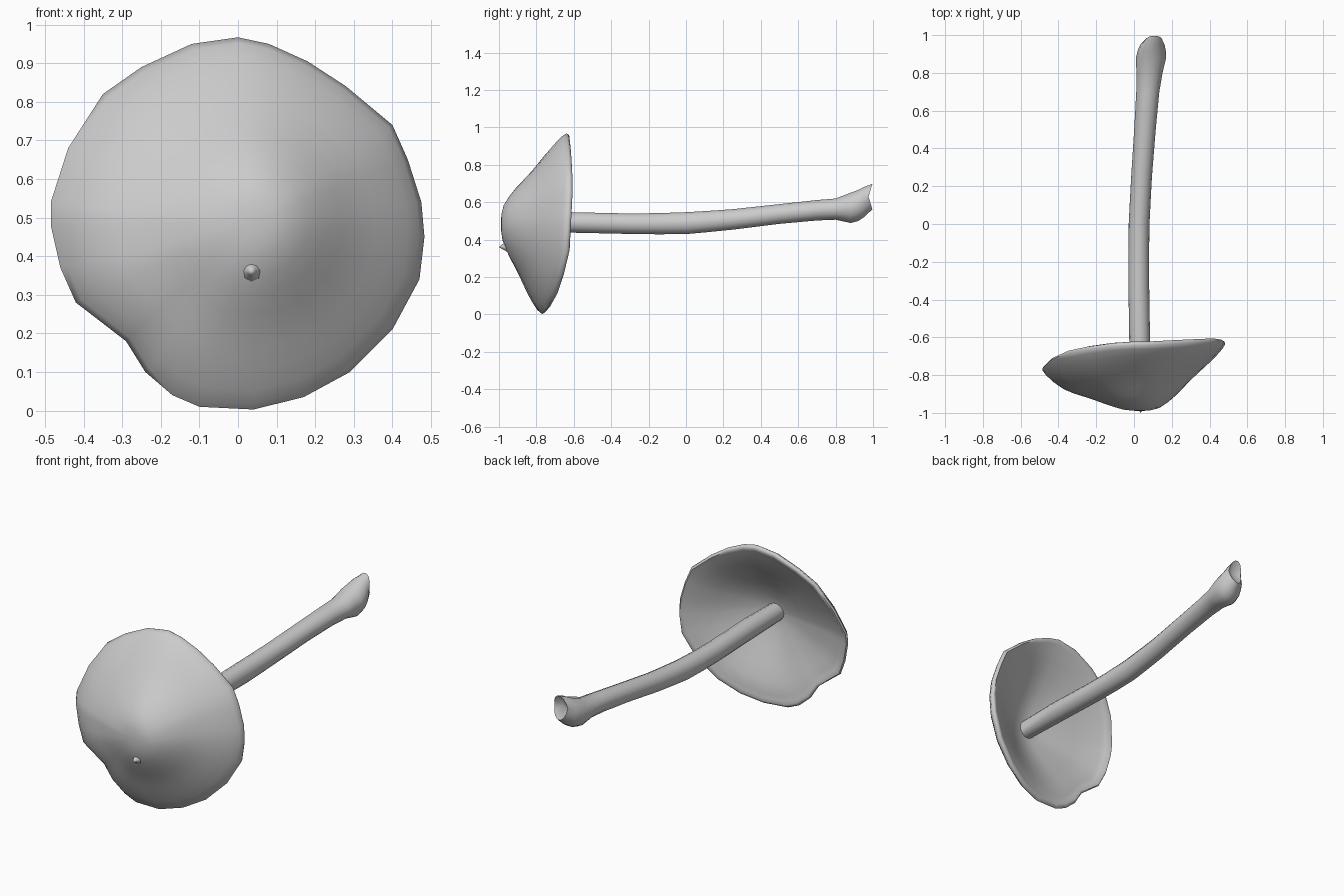
import bpy, bmesh, math
from mathutils import Vector


def loft(name, rings, start, end, angle=60):
    """Skin closed rings of points, closing both ends with a fan to a point."""
    bm = bmesh.new()
    vs = [[bm.verts.new(p) for p in ring] for ring in rings]
    n = len(vs[0])
    for a, b in zip(vs, vs[1:]):
        for i in range(n):
            j = (i + 1) % n
            bm.faces.new((a[i], a[j], b[j], b[i]))
    for ring, tip in ((vs[0], start), (vs[-1], end)):
        t = bm.verts.new(tip)
        for i in range(n):
            bm.faces.new((ring[i], ring[(i + 1) % n], t))
    bmesh.ops.recalc_face_normals(bm, faces=bm.faces)
    me = bpy.data.meshes.new(name)
    bm.to_mesh(me)
    bm.free()
    ob = bpy.data.objects.new(name, me)
    bpy.context.collection.objects.link(ob)
    bpy.ops.object.select_all(action='DESELECT')
    ob.select_set(True)
    bpy.context.view_layer.objects.active = ob
    bpy.ops.object.shade_smooth_by_angle(angle=math.radians(angle))
    return ob


# Cap: wavy rim (x, y, z), blended towards a round crown
rim = [(0, -.64, .967), (-.12, -.645, .95), (-.25, -.66, .89), (-.35, -.68, .82),
       (-.44, -.72, .68), (-.485, -.765, .54), (-.485, -.775, .48), (-.46, -.785, .37),
       (-.42, -.80, .28), (-.29, -.79, .18), (-.24, -.785, .10), (-.17, -.78, .04),
       (-.10, -.78, .01), (.04, -.77, .003), (.17, -.74, .035), (.29, -.705, .10),
       (.40, -.67, .21), (.47, -.64, .34), (.483, -.635, .45), (.475, -.63, .54),
       (.44, -.625, .65), (.40, -.625, .74), (.28, -.63, .84), (.18, -.635, .905),
       (.08, -.64, .95)]
CX, CZ, APEX, MEAN = .04, .49, -.99, .475


def cap_ring(t, f, dy):
    ring = []
    for x, y, z in rim:
        d = Vector((x - CX, 0, z - CZ))
        r = t * (MEAN + (d.length - MEAN) * t)
        # The left side of the cap bulges forward
        bulge = .04 * max(0, -x / .48) * math.sin(math.pi * t ** 2.5)
        ring.append(Vector((CX, APEX + (y - APEX) * f + dy - bulge, CZ)) + d.normalized() * r)
    return ring


# (radius fraction, depth fraction, thickness offset): outside, lip, inside
profile = [(.1, .01, 0), (.2, .045, 0), (.3, .13, 0), (.4, .24, 0), (.5, .37, 0),
           (.6, .495, 0), (.7, .61, 0), (.8, .72, 0), (.9, .84, 0), (.97, .935, 0),
           (1, 1, 0), (.99, 1, .012), (.965, 1, .018), (.93, .965, .022), (.88, .87, .045),
           (.75, .70, .07), (.6, .52, .085), (.4, .27, .105), (.2, .09, .115)]
loft("mushroom_cap", [cap_ring(*p) for p in profile],
     (CX, APEX, CZ), (CX, APEX + .12, CZ))

# Small pointed bump on the crown
bump = [[(.035 + r * math.cos(a), y, .362 + r * math.sin(a))
         for a in (i * math.tau / 8 for i in range(8))]
        for y, r in ((-.94, .038), (-.965, .022), (-.985, .011))]
loft("crown_bump", bump, (.035, -.93, .362), (.035, -1, .36))

# Stem: (y, x, z, half width, half height), flaring at the foot
stem = [(-.9, .035, .49, .05, .05), (-.62, .03, .492, .055, .056), (-.3, .025, .485, .055, .056),
        (-.15, .025, .485, .055, .058), (0, .027, .488, .055, .06), (.12, .033, .497, .055, .058),
        (.25, .04, .508, .055, .056), (.5, .058, .537, .057, .054),
        (.7, .073, .557, .061, .056), (.8, .082, .563, .069, .058), (.88, .09, .57, .08, .083),
        (.92, .094, .582, .074, .085), (.95, .098, .6, .064, .083),
        (.98, .107, .63, .042, .07)]
N = 14
rings = [[(x + w * math.cos(a), y, z + h * math.sin(a))
          for a in (i * math.tau / N for i in range(N))] for y, x, z, w, h in stem]
# Ragged foot: upper and lower lips reach past the sides
rings[-1] = [(x, y + .3 * abs(z - .63) - .004, z) for x, y, z in rings[-1]]
loft("stem", rings, (.105, -.91, .49), (.105, .958, .63))
